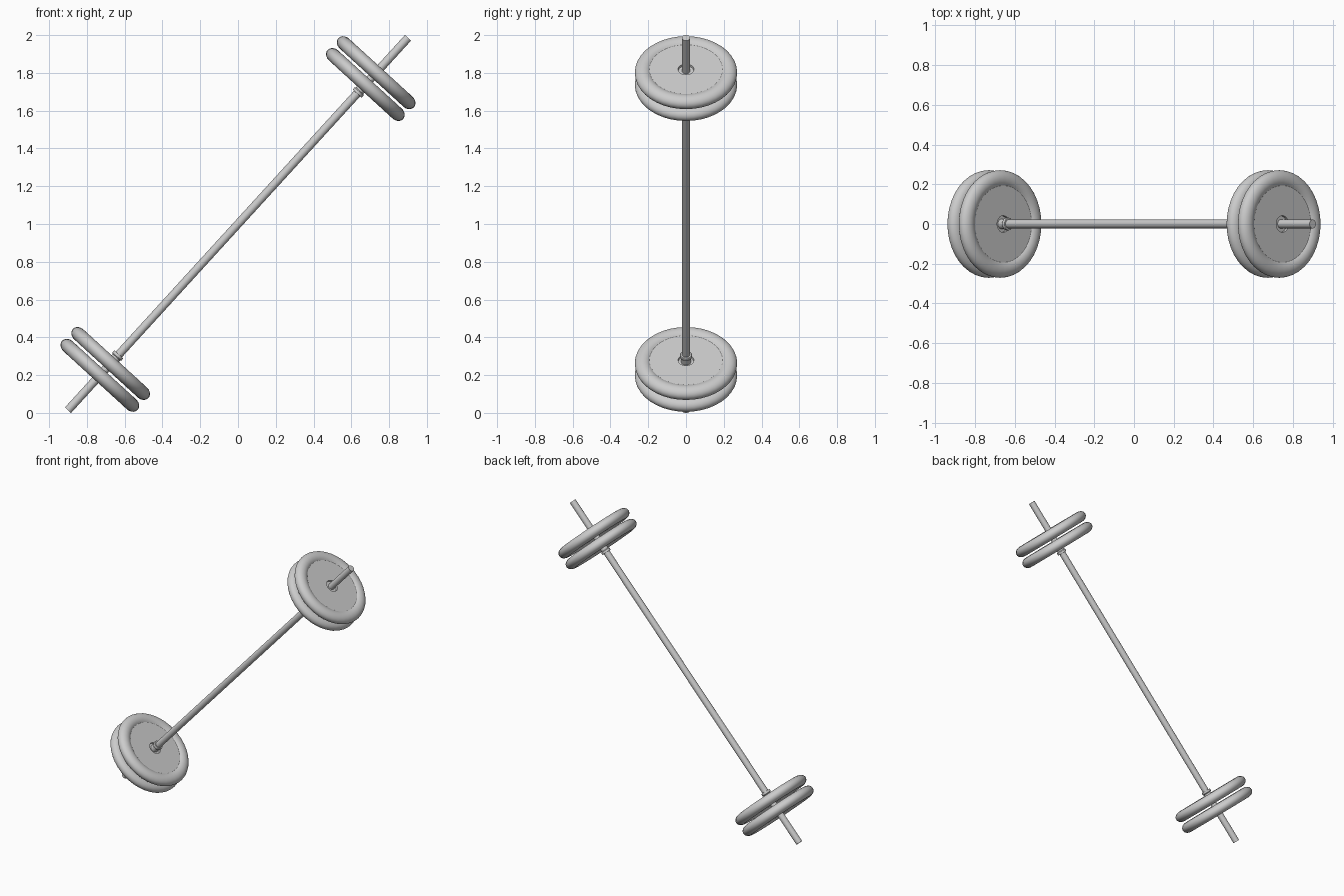
import bpy, bmesh, math
from mathutils import Matrix, Vector

if "Cube" in bpy.data.objects:
    bpy.data.objects.remove(bpy.data.objects["Cube"])

TILT = math.radians(42.4)          # bar leans from vertical towards +x
CENTER = Vector((0, 0, 1))
BAR_R = 0.022


def lathe(name, profile, t, side=1, segments=40, closed=False):
    """Spin (radius, height) points round the bar axis, placed t along it."""
    bm = bmesh.new()
    verts = [bm.verts.new((r, 0, h)) for r, h in profile]
    pairs = list(zip(verts, verts[1:]))
    if closed:
        pairs.append((verts[-1], verts[0]))
    edges = [bm.edges.new(p) for p in pairs]
    bmesh.ops.spin(bm, geom=verts + edges, cent=(0, 0, 0), axis=(0, 0, 1),
                   angle=math.tau, steps=segments, use_duplicate=False)
    bmesh.ops.remove_doubles(bm, verts=bm.verts, dist=1e-5)
    bmesh.ops.recalc_face_normals(bm, faces=bm.faces)
    mesh = bpy.data.meshes.new(name)
    bm.to_mesh(mesh)
    bm.free()
    obj = bpy.data.objects.new(name, mesh)
    bpy.context.collection.objects.link(obj)
    flip = Matrix.Rotation(math.pi if side < 0 else 0, 4, 'X')
    obj.matrix_world = (Matrix.Translation(CENTER) @ Matrix.Rotation(TILT, 4, 'Y')
                        @ flip @ Matrix.Translation((0, 0, t)))
    bpy.ops.object.select_all(action='DESELECT')
    obj.select_set(True)
    bpy.context.view_layer.objects.active = obj
    bpy.ops.object.shade_smooth_by_angle(angle=math.radians(32))
    return obj


# Long bar with flat ends
HALF = 1.335
lathe("bar", [(0, -HALF), (BAR_R, -HALF), (BAR_R, HALF), (0, HALF)], 0, segments=24)

# Plate section: rounded rim, flat web, shallow recess round the bar
RIM_R, RIM_A, RIM_B, WEB = 0.227, 0.044, 0.036, 0.024
start = math.pi - math.asin(WEB / RIM_B)
rim = []
for i in range(21):
    a = start - 2 * start * i / 20
    rim.append((RIM_R + RIM_A * math.cos(a), RIM_B * math.sin(a)))
plate = ([(0.019, 0.012), (0.040, 0.012), (0.042, WEB)] + rim
         + [(0.042, -WEB), (0.040, -0.012), (0.019, -0.012)])

# Collar section: flange and narrower neck against the plate
collar = [(0.019, -0.018), (0.030, -0.018), (0.032, -0.015), (0.032, -0.003),
          (0.030, 0.0), (0.026, 0.002), (0.026, 0.040), (0.019, 0.040)]

for side, end in ((1, "upper"), (-1, "lower")):
    lathe(end + "_inner_plate", plate, 1.0, side, closed=True)
    lathe(end + "_outer_plate", plate, 1.085, side, closed=True)
    lathe(end + "_collar", collar, 0.953, side, segments=24, closed=True)
